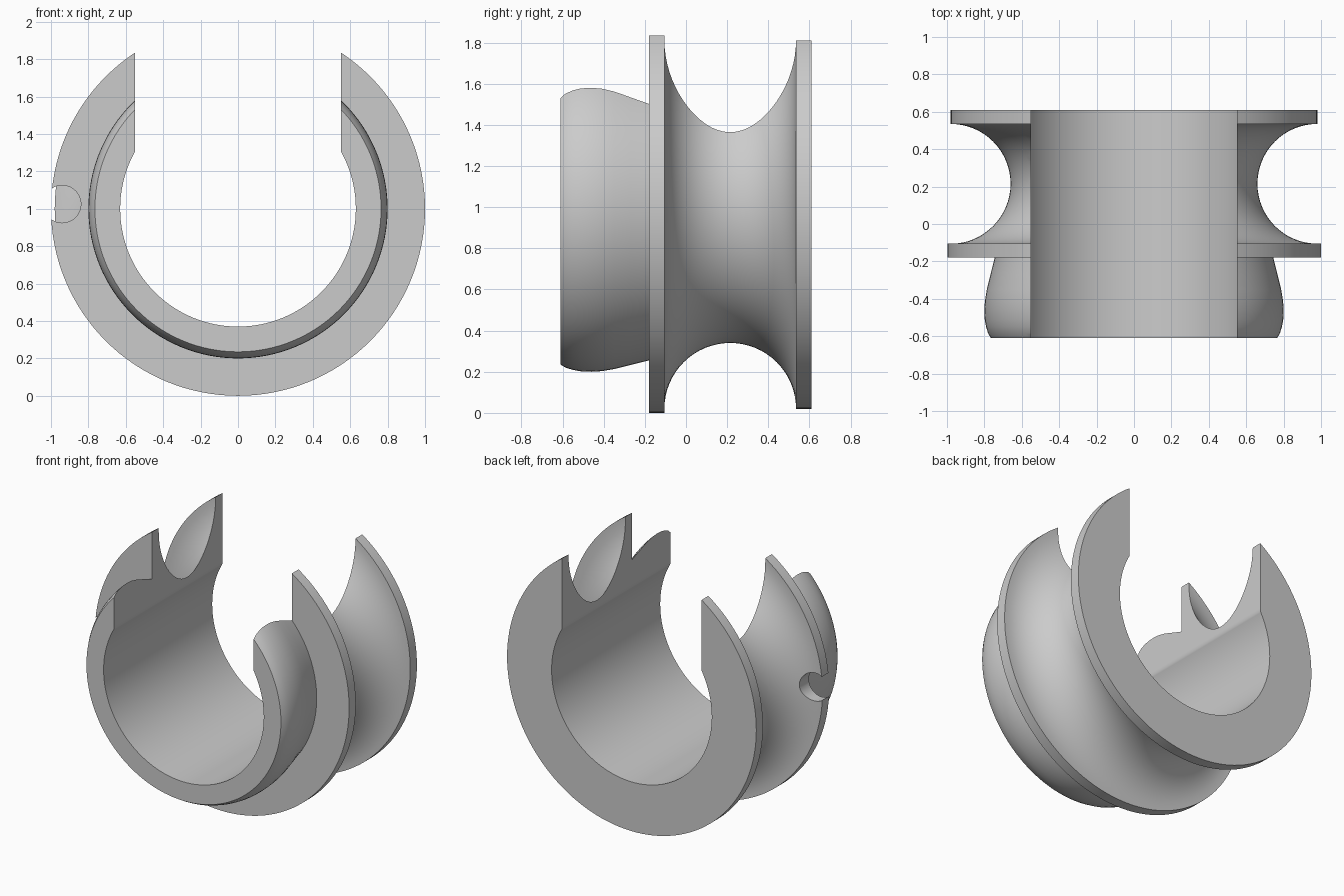
import bpy, bmesh, math
from mathutils import Matrix, Vector

cube = bpy.data.objects.get("Cube")
if cube:
    bpy.data.objects.remove(cube, do_unlink=True)

grey = bpy.data.materials.new("light_grey")
grey.use_nodes = True
colour = (0.6, 0.6, 0.6, 1)
grey.diffuse_color = colour
grey.node_tree.nodes["Principled BSDF"].inputs["Base Color"].default_value = colour

AXIS_Z = 1.0
STEPS = 128


def add_object(name, bm):
    bmesh.ops.recalc_face_normals(bm, faces=bm.faces)
    mesh = bpy.data.meshes.new(name)
    bm.to_mesh(mesh)
    bm.free()
    mesh.materials.append(grey)
    obj = bpy.data.objects.new(name, mesh)
    bpy.context.collection.objects.link(obj)
    return obj


def lathe(name, profile):
    """Turn a closed (y, radius) outline around the horizontal y axis."""
    bm = bmesh.new()
    rings = []
    for i in range(STEPS):
        a = math.tau * i / STEPS
        rings.append([bm.verts.new((r * math.sin(a), y, AXIS_Z - r * math.cos(a)))
                      for y, r in profile])
    n = len(profile)
    for i in range(STEPS):
        a, b = rings[i], rings[(i + 1) % STEPS]
        for j in range(n):
            k = (j + 1) % n
            bm.faces.new((a[j], a[k], b[k], b[j]))
    return add_object(name, bm)


# Outline: bore, bulged collar, front flange, round groove, back flange
collar = [(-0.61, 0.765), (-0.585, 0.78), (-0.55, 0.791), (-0.51, 0.798),
          (-0.46, 0.80), (-0.41, 0.797), (-0.35, 0.787), (-0.27, 0.767), (-0.18, 0.745)]
groove = [(0.215 - 0.32 * math.cos(math.pi * i / 32),
           0.98 - 0.32 * math.sin(math.pi * i / 32)) for i in range(33)]
outline = ([(-0.61, 0.63)] + collar + [(-0.18, 1.0), (-0.105, 1.0)]
           + groove + [(0.61, 0.98), (0.61, 0.63)])
ring = lathe("grooved_ring", outline)

# Cutter for the open slot at the top
bm = bmesh.new()
bmesh.ops.create_cube(bm, size=1, matrix=Matrix.Translation((0, 0, AXIS_Z + 0.75))
                      @ Matrix.Diagonal((1.1, 2, 1.5, 1)))
slot = add_object("slot_cutter", bm)

# Cutter for the round notch in the rim of the front flange
bm = bmesh.new()
bmesh.ops.create_cone(bm, cap_ends=True, segments=48, radius1=0.1, radius2=0.1, depth=0.45,
                      matrix=Matrix.Translation((-0.94, -0.025, 1.025))
                      @ Matrix.Rotation(math.pi / 2, 4, 'X'))
notch = add_object("notch_cutter", bm)

# Cut both openings, then drop the cutters
bpy.ops.object.select_all(action='DESELECT')
ring.select_set(True)
bpy.context.view_layer.objects.active = ring
for cutter in (slot, notch):
    mod = ring.modifiers.new(cutter.name, 'BOOLEAN')
    mod.operation = 'DIFFERENCE'
    mod.solver = 'EXACT'
    mod.object = cutter
    cutter.hide_render = True
    bpy.ops.object.modifier_apply(modifier=mod.name)
    bpy.data.objects.remove(cutter, do_unlink=True)

bpy.ops.object.shade_smooth_by_angle(angle=math.radians(30))
